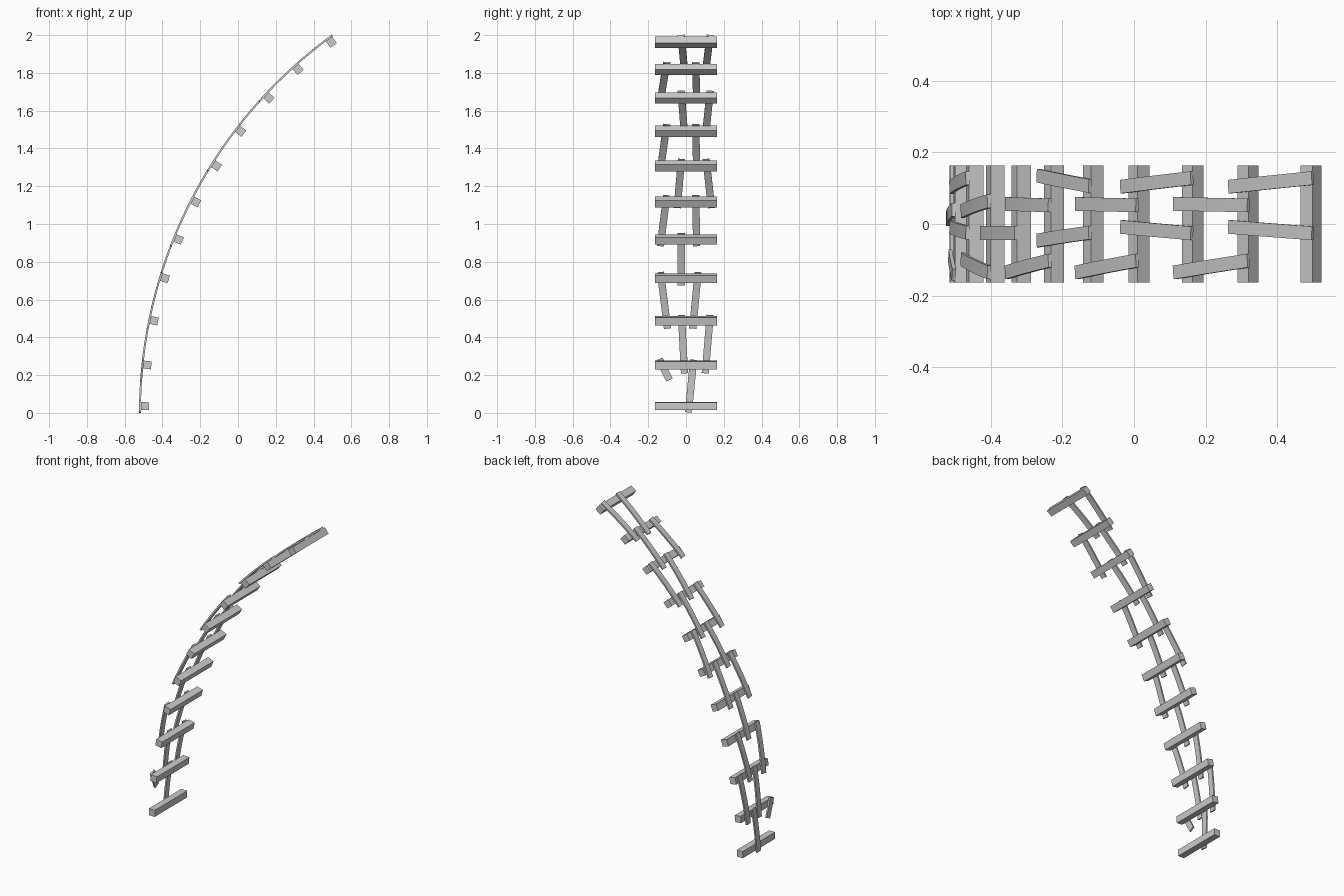
import bpy, bmesh
from math import sin, cos, asin

if "Cube" in bpy.data.objects:
    bpy.data.objects.remove(bpy.data.objects["Cube"])

R, CX = 2.475, 1.951          # outer arc radius and arc centre x (centre at z = 0)
SLAT_W, SLAT_T = 0.038, 0.010
RUNG, RUNG_L = 0.042, 0.326
# arc angle of each rung, bottom to top
RUNGS = [.0145, .104, .201, .296, .385, .4745, .5645, .656, .7505, .839, .932]


def arc(angle, depth, y):
    """Point on the arc, sunk inward by depth."""
    r = R - depth
    return (CX - r * cos(angle), y, r * sin(angle))


def add_mesh(name, bm):
    bmesh.ops.recalc_face_normals(bm, faces=bm.faces)
    me = bpy.data.meshes.new(name)
    bm.to_mesh(me)
    bm.free()
    bpy.context.collection.objects.link(bpy.data.objects.new(name, me))


def slat(name, a0, y0, a1, y1, segs=6):
    """Thin board bent along the arc from (a0, y0) to (a1, y1)."""
    du, dy = (a1 - a0) * R, y1 - y0
    length = (du * du + dy * dy) ** 0.5
    nu, ny = -dy / length * SLAT_W / 2, du / length * SLAT_W / 2
    bm = bmesh.new()
    loops = []
    for i in range(segs + 1):
        t = i / segs
        a, y = a0 + (a1 - a0) * t, y0 + dy * t
        loops.append([bm.verts.new(arc(a + s * nu / R, d, y + s * ny))
                      for s, d in ((-1, 0), (1, 0), (1, SLAT_T), (-1, SLAT_T))])
    for p, q in zip(loops, loops[1:]):
        for k in range(4):
            bm.faces.new((p[k], p[k - 1], q[k - 1], q[k]))
    bm.faces.new(loops[0])
    bm.faces.new(loops[-1])
    add_mesh(name, bm)


# Square rungs on the inner side of the slats, turned with the arc
for i, a in enumerate(RUNGS):
    bpy.ops.mesh.primitive_cube_add(
        size=1, location=arc(a, SLAT_T + RUNG / 2, 0), rotation=(0, a, 0))
    rung = bpy.context.object
    rung.name = f"rung_{i}"
    rung.scale = (RUNG, RUNG_L, RUNG)

# Slats between neighbouring rungs: (y at bottom, y at top)
wide = [(.104, .128), (-.008, -.026)]
narrow = [(.056, .052), (-.135, -.102)]
spans = {
    0: [(.013, .040)],
    1: [(.102, .128), (-.008, -.024)],
    2: [(.036, .064), (-.098, -.135)],
    3: [(-.025, -.025)],
    4: narrow,
    5: [(.135, .106), (-.046, -.024)],
    6: narrow,
    7: wide,
    8: narrow,
    9: wide,
}
# the narrow slats lean inward going up
for i, pairs in spans.items():
    for k, (y0, y1) in enumerate(pairs):
        slat(f"slat_{i}_{k}", max(RUNGS[i] - .019, .001), y0,
             RUNGS[i + 1] + .010, y1)

# Broken slat hanging near the bottom
slat("broken_slat", asin(.175 / R), -.088, asin(.285 / R), -.142)
